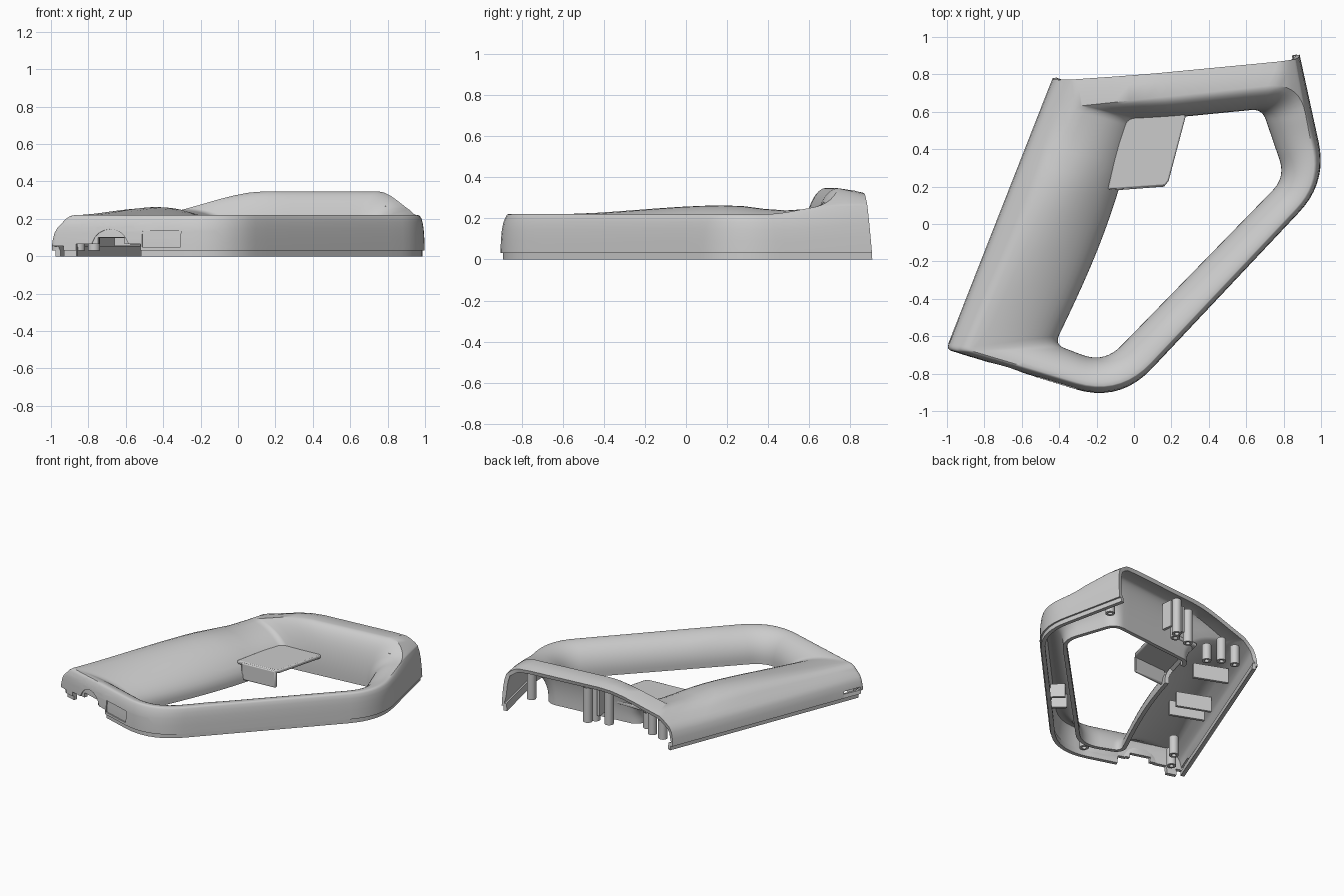
import bpy, bmesh, math
from mathutils import Vector, Matrix

old = bpy.data.objects.get("Cube")
if old:
    bpy.data.objects.remove(old)

grey = bpy.data.materials.new("plain grey plastic")
grey.use_nodes = True
grey.diffuse_color = (0.6, 0.6, 0.6, 1)
grey.node_tree.nodes["Principled BSDF"].inputs["Base Color"].default_value = grey.diffuse_color


def make_object(name, bm):
    mesh = bpy.data.meshes.new(name)
    bm.to_mesh(mesh)
    bm.free()
    mesh.materials.append(grey)
    obj = bpy.data.objects.new(name, mesh)
    bpy.context.collection.objects.link(obj)
    return obj


def activate(obj):
    bpy.ops.object.select_all(action='DESELECT')
    obj.select_set(True)
    bpy.context.view_layer.objects.active = obj


def smooth(obj, angle=35):
    activate(obj)
    bpy.ops.object.shade_smooth_by_angle(angle=math.radians(angle))


def box(name, centre, size, turn=0):
    bm = bmesh.new()
    bmesh.ops.create_cube(bm, size=1)
    place = Matrix.Translation(centre) @ Matrix.Rotation(math.radians(turn), 4, 'Z')
    bm.transform(place @ Matrix.Diagonal((*size, 1)))
    return make_object(name, bm)


def prism(name, points, low, high):
    bm = bmesh.new()
    face = bm.faces.new([bm.verts.new((x, y, low)) for x, y in points])
    grown = bmesh.ops.extrude_face_region(bm, geom=[face])["geom"]
    bmesh.ops.translate(bm, vec=(0, 0, high - low),
                        verts=[v for v in grown if isinstance(v, bmesh.types.BMVert)])
    bmesh.ops.recalc_face_normals(bm, faces=bm.faces)
    return make_object(name, bm)


def step(a, b, x):
    t = min(1, max(0, (x - a) / (b - a)))
    return t * t * (3 - 2 * t)


def rounded(corners, reach, arc=9, edge=12):
    """Closed outline with curved corners; the third value is blended along."""
    pts = [Vector(c) for c in corners]
    spans = []
    for i, p in enumerate(pts):
        a = p + (pts[i - 1] - p).normalized() * reach[i]
        b = p + (pts[(i + 1) % len(pts)] - p).normalized() * reach[i]
        spans.append([a.lerp(p, k / arc).lerp(p.lerp(b, k / arc), k / arc) for k in range(arc + 1)])
    loop = []
    for i, span in enumerate(spans):
        start = spans[(i + 1) % len(spans)][0]
        loop += span + [span[-1].lerp(start, k / edge) for k in range(1, edge)]
    return loop


def crown(x, y):
    """Height of the top ridge: level rim with a raised back bar."""
    rise = step(-0.5, 0.15, x) * step(0.99, 0.75, x) * step(0.35, 0.6, y)
    return 0.22 + 0.127 * rise * (1 - 0.12 * step(.72, .9, y))


def swell(q, s):
    """Palm bulge over the grip; s runs from the outer shoulder to the hole."""
    if q.x > 0.2:
        return 0
    return 0.048 * step(-.68, .2, q.y) * step(.62, .2, q.y) * math.sin(math.pi * s ** .8)


# Outlines from the outer wall to the hole; third value is the drop below the ridge
outer = rounded([(-1.005, -.67, 0), (-.077, -.956, 0), (1.034, .223, 0), (.865, 1.0, 0), (-.388, .9, 0)],
                [.03, .25, .22, .02, .02])
shoulder = rounded([(-.955, -.678, .05), (-.077, -.93, .012), (1.012, .22, .012), (.845, .985, .03), (-.338, .88, .05)],
                   [.03, .25, .2, .02, .02])
crest = rounded([(-.88, -.675, 0), (-.075, -.915, 0), (.988, .215, 0), (.885, .757, 0), (-.3, .63, 0)],
                [.02, .24, .18, .17, .03])
inner = rounded([(-.42, -.645, 0), (-.16, -.745, 0), (.81, .25, 0), (.685, .615, 0), (.02, .55, 0)],
                [.05, .13, .1, .06, .04])
lip = rounded([(-.987, -.662, 0), (-.077, -.944, 0), (1.022, .223, 0), (.853, .99, 0), (-.376, .89, 0)],
              [.03, .25, .22, .02, .02])

# Slight bulge of the grip into the hole
for p in inner:
    if p.x < p.y * .37 - .1 and -.6 < p.y < .53:
        p.x += 0.04 * math.sin(math.pi * (p.y + .6) / 1.13)

SEAM = 0.032
rows = [[(p.x, p.y, 0) for p in lip], [(p.x, p.y, SEAM) for p in lip], [(p.x, p.y, SEAM) for p in outer]]
shoulder = [Vector((p.x, p.y, crown(p.x, p.y) - p.z)) for p in shoulder]
for t, f in ((.1, .35), (.3, .65), (.6, .86)):
    rows.append([(*o.lerp(s, t).xy, SEAM + (s.z - SEAM) * f) for o, s in zip(outer, shoulder)])
rows.append([tuple(s) for s in shoulder])
for t in (.33, .66):
    row = []
    for s, c in zip(shoulder, crest):
        q = s.lerp(c, t)
        drop = (crown(s.x, s.y) - s.z) * (1 - t) ** 2
        row.append((q.x, q.y, crown(q.x, q.y) - drop + swell(q, .2 * t)))
    rows.append(row)

# Rounded roll from the ridge down into the hole
ROLL = 12
for k in range(ROLL + 1):
    turn = k / ROLL * math.pi / 2
    t = math.sin(turn)
    row = []
    for c, i in zip(crest, inner):
        q = c.lerp(i, t)
        z = SEAM + (crown(c.x, c.y) - SEAM) * math.cos(turn)
        row.append((q.x, q.y, z + swell(q, .2 + .8 * t)))
    rows.append(row)
rows.append([(p.x, p.y, 0) for p in inner])

bm = bmesh.new()
grid = [[bm.verts.new(p) for p in row] for row in rows]
count = len(outer)
for a, b in zip(grid, grid[1:]):
    for j in range(count):
        n = (j + 1) % count
        bm.faces.new((a[j], a[n], b[n], b[j]))

# Open the back end along a slanted line
bmesh.ops.bisect_plane(bm, geom=bm.verts[:] + bm.edges[:] + bm.faces[:],
                       plane_co=(-.43, .765, .2), plane_no=(-.095, 1, .09), clear_outer=True)


def cut_region(origin, angle, points, reach):
    """Score a convex outline (along the wall, height) into the wall; return the faces inside."""
    frame = Matrix.Translation(origin) @ Matrix.Rotation(math.radians(angle), 4, 'Z')
    back = frame.inverted()
    mid = sum(u for u, z in points) / len(points)
    planes = []
    for (u0, z0), (u1, z1) in zip(points, points[1:] + points[:1]):
        planes.append((frame @ Vector((u0, 0, z0)), frame.to_3x3() @ Vector((z1 - z0, 0, u0 - u1))))

    def close(face):
        spot = back @ face.calc_center_median()
        return abs(spot.y) < reach and abs(spot.x - mid) < 0.35

    for co, no in planes:
        faces = [f for f in bm.faces if close(f)]
        edges = {e for f in faces for e in f.edges}
        verts = {v for f in faces for v in f.verts}
        bmesh.ops.bisect_plane(bm, geom=[*verts, *edges, *faces], plane_co=co, plane_no=no)
    return [f for f in bm.faces if close(f)
            and all((f.calc_center_median() - co).dot(no) < 0 for co, no in planes)]


def rect(u0, u1, z0, z1):
    return [(u0, z0), (u1, z0), (u1, z1), (u0, z1)]


def sink(faces, depth):
    grown = bmesh.ops.extrude_face_region(bm, geom=faces)["geom"]
    verts = [v for v in grown if isinstance(v, bmesh.types.BMVert)]
    bmesh.ops.delete(bm, geom=[f for f in faces if f.is_valid], context='FACES')
    bmesh.ops.translate(bm, verts=verts, vec=Vector((.3, .95, 0)) * depth)


# Front wall: window recess, arched recess, cable slot and corner notch
FRONT = ((-1, -.67, 0), -17.2)
arch = [(.33 + .105 * math.cos(a), .04 + .105 * math.sin(a)) for a in (k * math.pi / 10 for k in range(11))]
sink(cut_region(*FRONT, rect(.51, .725, .05, .135), .06), .008)
sink(cut_region(*FRONT, arch, .06), .008)
for outline in (rect(.14, .5, -.01, .065), rect(.26, .41, .03, .1), rect(-.05, .07, -.01, .055)):
    bmesh.ops.delete(bm, geom=cut_region(*FRONT, outline, .07), context='FACES')

# Trigger channel in the hole wall
bmesh.ops.delete(bm, geom=cut_region((-.03, .38, 0), 72, rect(-.13, .12, -.01, .12), .1), context='FACES')
bmesh.ops.remove_doubles(bm, verts=bm.verts, dist=0.0005)

shell = make_object("handle_shell", bm)
solid = shell.modifiers.new("wall", 'SOLIDIFY')
solid.thickness = 0.028
solid.offset = -1
activate(shell)
bpy.ops.object.modifier_apply(modifier=solid.name)
smooth(shell)

# Trigger hood: flat cover with a front wall
hood = [prism("trigger_hood_top", [(-.14, .185), (.165, .205), (.185, .23), (.275, .57), (.27, .6), (-.05, .6)], .125, .152),
        prism("trigger_hood_front", [(-.1, .18), (.165, .2), (.17, .222), (-.1, .205)], .02, .145)]
for part in hood:
    bevel = part.modifiers.new("soft_edge", 'BEVEL')
    bevel.width = 0.008
    bevel.segments = 2
    smooth(part)

# Hollow screw posts inside the shell
posts = [(.79, .69, .27), (.27, .77, .29), (.24, .72, .3), (.13, .72, .28), (-.12, .62, .15), (-.2, .68, .2),
         (-.3, .7, .17), (-.85, -.62, .16), (-.77, -.5, .17), (-.24, -.81, .16)]
for n, (x, y, top) in enumerate(posts):
    bm = bmesh.new()
    rings = []
    for radius, z in ((.016, top), (.016, .03), (.032, .03), (.032, top)):
        ring = bmesh.ops.create_circle(bm, segments=20, radius=radius)["verts"]
        bmesh.ops.translate(bm, verts=ring, vec=(x, y, z))
        rings.append(ring)
    for a, b in zip(rings, rings[1:]):
        for j in range(len(a)):
            bm.faces.new((a[j - 1], a[j], b[j], b[j - 1]))
    bmesh.ops.recalc_face_normals(bm, faces=bm.faces)
    smooth(make_object(f"screw_post_{n + 1}", bm))

# Stiffening ribs across the grip, back bar and long arm
for n, (x, y) in enumerate([(-.5, .03), (-.54, -.09), (-.34, .4)]):
    box(f"grip_rib_{n + 1}", (x, y, .11), (.25, .02, .11), -21.5)
for n, x in enumerate((.2, .31)):
    box(f"back_bar_rib_{n + 1}", (x, .69 + .107 * x, .18), (.02, .08, .2), 6)
for n, d in enumerate((-.05, .05)):
    box(f"arm_rib_{n + 1}", (.29 + d, -.46 + d, .08), (.02, .12, .1), 46)
